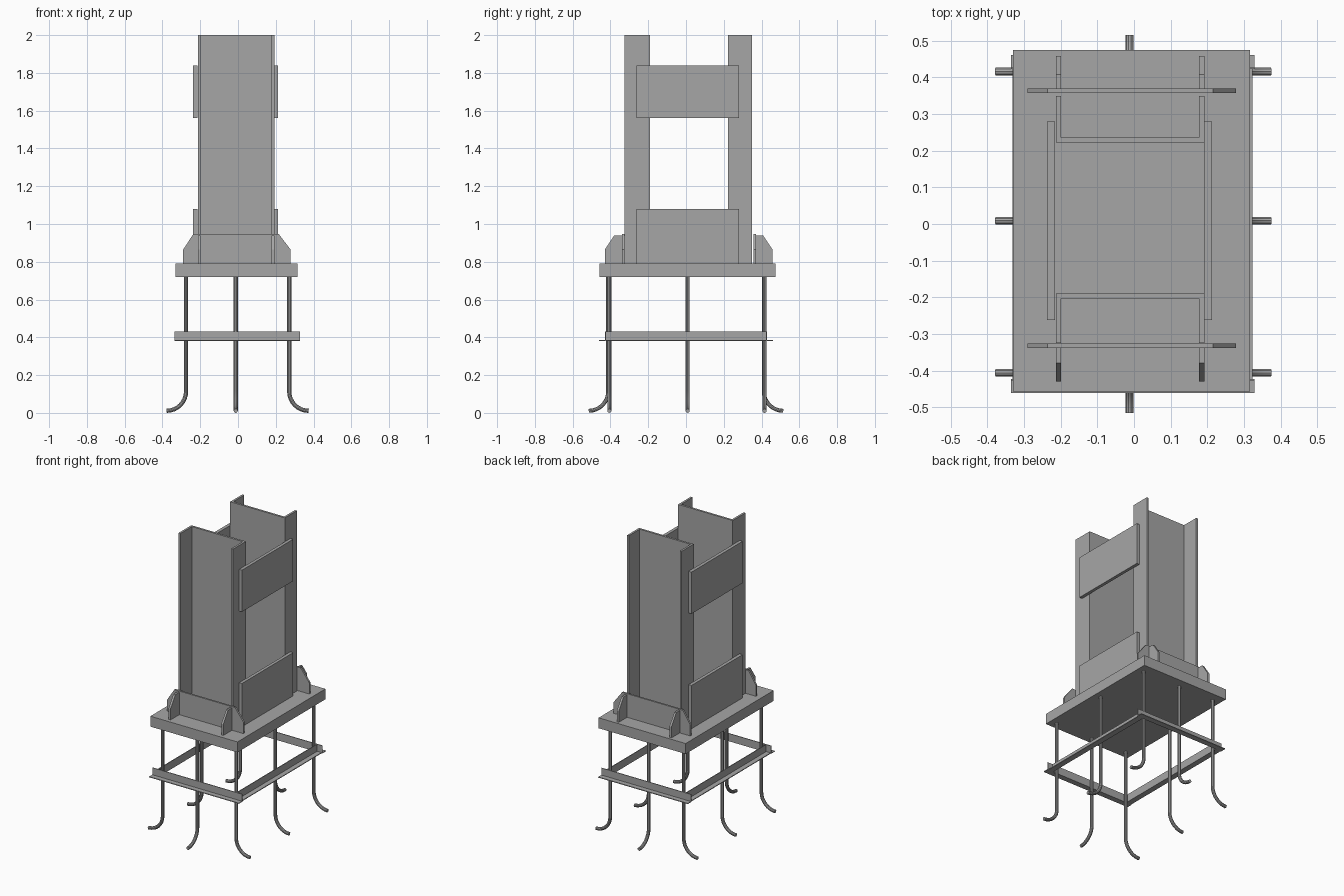
import bpy, bmesh, math
from mathutils import Vector

cube = bpy.data.objects.get("Cube")
if cube:
    bpy.data.objects.remove(cube, do_unlink=True)

steel = bpy.data.materials.new("grey_steel")
steel.use_nodes = True
GREY = (0.38, 0.38, 0.38, 1)
steel.diffuse_color = GREY
steel.node_tree.nodes["Principled BSDF"].inputs["Base Color"].default_value = GREY


def prism(name, outline, direction):
    """Extrude a planar 3D outline along a vector."""
    bm = bmesh.new()
    face = bm.faces.new([bm.verts.new(p) for p in outline])
    grown = bmesh.ops.extrude_face_region(bm, geom=[face])["geom"]
    moved = [g for g in grown if isinstance(g, bmesh.types.BMVert)]
    bmesh.ops.translate(bm, verts=moved, vec=Vector(direction))
    bmesh.ops.recalc_face_normals(bm, faces=bm.faces)
    mesh = bpy.data.meshes.new(name)
    bm.to_mesh(mesh)
    bm.free()
    mesh.materials.append(steel)
    obj = bpy.data.objects.new(name, mesh)
    bpy.context.collection.objects.link(obj)
    return obj


def box(name, x, y, z):
    outline = [(x[0], y[0], z[0]), (x[1], y[0], z[0]),
               (x[1], y[1], z[0]), (x[0], y[1], z[0])]
    return prism(name, outline, (0, 0, z[1] - z[0]))


def anchor_bolt(name, x, y, out):
    """Rod that drops from the plate and sweeps outward in a quarter bend."""
    bend, r = 0.103, 0.011
    path = [(0, 0.72)]
    for i in range(9):
        a = math.radians(90 * i / 8)
        path.append((bend * (1 - math.cos(a)), r + bend * (1 - math.sin(a))))
    curve = bpy.data.curves.new(name, "CURVE")
    curve.dimensions = "3D"
    curve.bevel_depth = r
    curve.bevel_resolution = 3
    curve.use_fill_caps = True
    spline = curve.splines.new("POLY")
    spline.points.add(len(path) - 1)
    for point, (d, z) in zip(spline.points, path):
        point.co = (x + out[0] * d, y + out[1] * d, z, 1)
    curve.materials.append(steel)
    obj = bpy.data.objects.new(name, curve)
    bpy.context.collection.objects.link(obj)
    bpy.ops.object.select_all(action="DESELECT")
    obj.select_set(True)
    bpy.context.view_layer.objects.active = obj
    bpy.ops.object.convert(target="MESH")
    bpy.ops.object.shade_smooth_by_angle()


PLATE_TOP = 0.79
LEFT, RIGHT, WALL = -0.213, 0.192, 0.014
CX, CY = -0.004, 0.008

# Base plate
box("base_plate", (-0.33, 0.316), (-0.457, 0.475), (0.72, PLATE_TOP))

# Channel columns, their foot plates and stiffeners, front and back
for end, s, web, tip, foot, rib in (("front", -1, -0.19, -0.325, -0.326, -0.43),
                                    ("back", 1, 0.222, 0.35, 0.358, 0.458)):
    inner = web + s * WALL
    profile = [(LEFT, web), (RIGHT, web), (RIGHT, tip), (RIGHT - WALL, tip),
               (RIGHT - WALL, inner), (LEFT + WALL, inner),
               (LEFT + WALL, tip), (LEFT, tip)]
    prism(end + "_channel_column", [(x, y, PLATE_TOP) for x, y in profile],
          (0, 0, 2 - PLATE_TOP))

    gusset = [(-0.29, 0.79), (0.278, 0.79), (0.278, 0.865),
              (0.215, 0.948), (-0.236, 0.948), (-0.29, 0.865)]
    prism(end + "_foot_plate", [(x, foot, z) for x, z in gusset],
          (0, s * 0.012, 0))

    start = foot + s * 0.012
    shape = [(start, 0.79), (rib, 0.79), (rib, 0.865),
             (rib - s * 0.05, 0.94), (start, 0.94)]
    for side, x in (("right", LEFT), ("left", RIGHT - WALL)):
        prism(f"{end}_{side}_stiffener", [(x, y, z) for y, z in shape],
              (WALL, 0, 0))

# Batten plates tying the columns together
for side, x in (("right", (-0.237, -0.215)), ("left", (0.192, 0.213))):
    for level, z in (("lower", (PLATE_TOP, 1.08)), ("upper", (1.56, 1.84))):
        box(f"{side}_{level}_batten", x, (-0.262, 0.28), z)

# Angle-iron frame: upright inner leg, flat leg turned outward
leg = [(0, 0.38), (0.038, 0.38), (0.038, 0.385),
       (0.005, 0.385), (0.005, 0.432), (0, 0.432)]
for end, s in (("front", -1), ("back", 1)):
    y0 = s * 0.423
    prism(end + "_frame_angle", [(-0.336, y0 + s * d, z) for d, z in leg],
          (0.665, 0, 0))
for side, s in (("right", -1), ("left", 1)):
    x0 = CX + s * 0.29
    prism(side + "_frame_angle", [(x0 + s * d, -0.424, z) for d, z in leg],
          (0, 0.85, 0))

# Anchor bolts: three along each side, one at each end
for side, s in (("right", -1), ("left", 1)):
    for place, y in (("front", -0.406), ("middle", 0.009), ("back", 0.416)):
        anchor_bolt(f"{side}_{place}_bolt", CX + 0.002 + s * 0.273, y, (s, 0))
for end, s in (("front", -1), ("back", 1)):
    anchor_bolt(end + "_bolt", -0.012, s * 0.412, (0, s))
